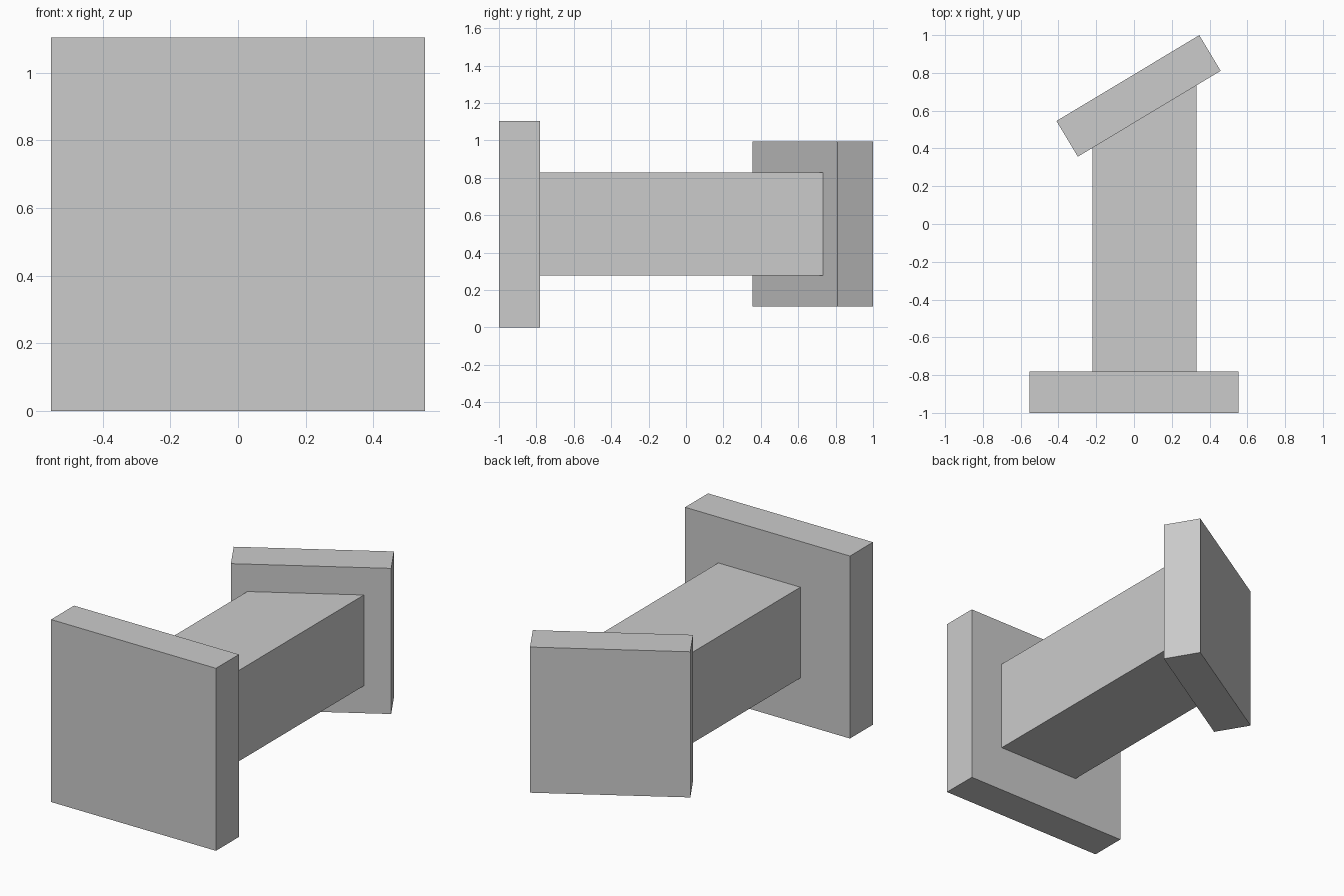
import bpy
import bmesh
from math import radians, sin, cos
from mathutils import Vector

cube = bpy.data.objects.get("Cube")
if cube:
    bpy.data.objects.remove(cube, do_unlink=True)

grey = bpy.data.materials.new("light_grey")
grey.use_nodes = True
colour = (0.6, 0.6, 0.6, 1)
grey.diffuse_color = colour
grey.node_tree.nodes["Principled BSDF"].inputs["Base Color"].default_value = colour

MID_Z = 0.5525


def slab(name, outline, height):
    """Extrude a plan outline upward, centred on the beam's middle height."""
    bm = bmesh.new()
    face = bm.faces.new([bm.verts.new((x, y, MID_Z - height / 2)) for x, y in outline])
    top = bmesh.ops.extrude_face_region(bm, geom=[face])["geom"]
    bmesh.ops.translate(bm, vec=(0, 0, height),
                        verts=[v for v in top if isinstance(v, bmesh.types.BMVert)])
    bmesh.ops.recalc_face_normals(bm, faces=bm.faces)
    mesh = bpy.data.meshes.new(name)
    bm.to_mesh(mesh)
    bm.free()
    mesh.materials.append(grey)
    obj = bpy.data.objects.new(name, mesh)
    bpy.context.collection.objects.link(obj)
    return obj


# Square front plate
slab("front_plate", [(-0.5525, -1), (0.5525, -1), (0.5525, -0.78), (-0.5525, -0.78)], 1.105)

# Smaller back plate, turned about the vertical
angle = radians(31)
along = Vector((cos(angle), sin(angle)))
across = Vector((-sin(angle), cos(angle)))
centre = Vector((0.024, 0.678))
half_width, half_thick = 0.441, 0.11
slab("back_plate", [centre + along * half_width * i + across * half_thick * j
                    for i, j in ((-1, -1), (1, -1), (1, 1), (-1, 1))], 0.882)


# Beam with its far end mitred to meet the back plate
def plate_y(x):
    start = centre - across * half_thick
    return start.y + (x - start.x) * along.y / along.x


left, right = -0.22, 0.33
slab("beam", [(left, -0.78), (right, -0.78), (right, plate_y(right)), (left, plate_y(left))], 0.55)
